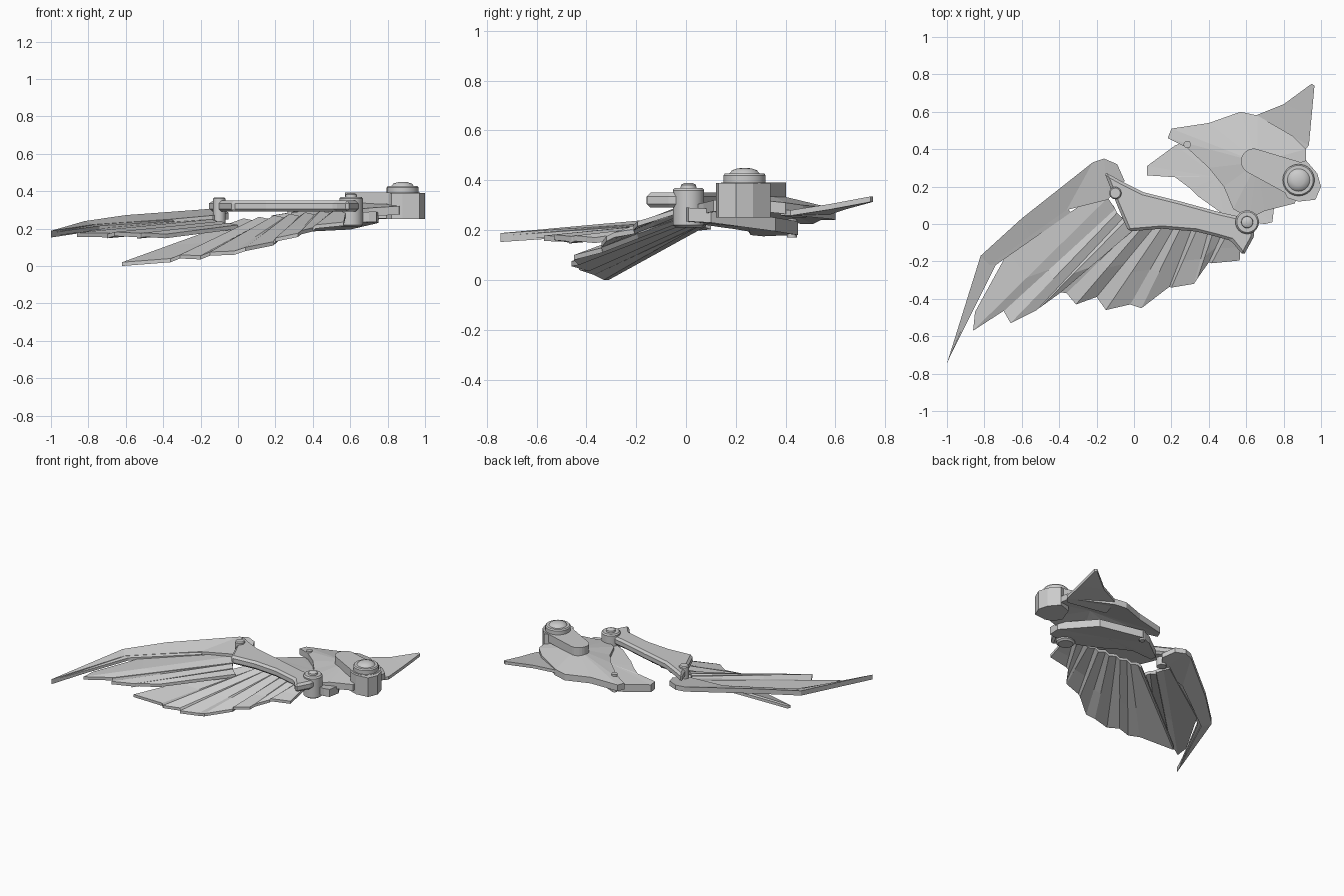
import bpy, bmesh, math
from mathutils import Vector

grey = bpy.data.materials.new("light_grey")
grey.diffuse_color = (0.6, 0.6, 0.6, 1)


def finish(name, bm, smooth=False):
    bmesh.ops.recalc_face_normals(bm, faces=bm.faces)
    me = bpy.data.meshes.new(name)
    bm.to_mesh(me)
    bm.free()
    ob = bpy.data.objects.new(name, me)
    bpy.context.collection.objects.link(ob)
    me.materials.append(grey)
    if smooth:
        bpy.context.view_layer.objects.active = ob
        ob.select_set(True)
        bpy.ops.object.shade_smooth_by_angle(angle=math.radians(35))
        ob.select_set(False)
    return ob


def shell(name, verts, faces, t):
    """Closed slab: a top sheet, the same sheet t lower, and side walls."""
    bm = bmesh.new()
    top = [bm.verts.new(v) for v in verts]
    low = [bm.verts.new((x, y, z - t)) for x, y, z in verts]
    edges = {}
    for f in faces:
        bm.faces.new([top[i] for i in f])
        bm.faces.new([low[i] for i in reversed(f)])
        for a, b in zip(f, f[1:] + f[:1]):
            edges.setdefault(frozenset((a, b)), []).append((a, b))
    for uses in edges.values():
        if len(uses) == 1:
            a, b = uses[0]
            bm.faces.new([top[b], top[a], low[a], low[b]])
    return finish(name, bm)


def domed(name, outline, peak, t):
    n = len(outline)
    return shell(name, outline + [peak], [[i, (i + 1) % n, n] for i in range(n)], t)


def flat(name, outline, z, t, bevel=0.0):
    ob = shell(name, [(x, y, z) for x, y in outline], [list(range(len(outline)))], t)
    if bevel:
        m = ob.modifiers.new("chamfer", 'BEVEL')
        m.width, m.segments = bevel, 1
    return ob


def strip(name, left, right, t):
    n = len(left)
    return shell(name, left + right,
                 [[i, i + 1, n + i + 1, n + i] for i in range(n - 1)], t)


def lathe(name, x, y, profile, n=32):
    """Turned part from (radius, height) points."""
    bm = bmesh.new()
    rings = [[bm.verts.new((x + r * math.cos(a * math.tau / n),
                            y + r * math.sin(a * math.tau / n), z)) for a in range(n)]
             for r, z in profile]
    for p, q in zip(rings, rings[1:]):
        for i in range(n):
            bm.faces.new([p[i], p[(i + 1) % n], q[(i + 1) % n], q[i]])
    bm.faces.new(rings[0])
    bm.faces.new(rings[-1])
    return finish(name, bm, True)


def feather(name, root, tip, t=0.02, bulge=(0, 0, 0)):
    """Creased blade from three root points to three tip points."""
    root, tip = [Vector(p) for p in root], [Vector(p) for p in tip]
    mid = [r.lerp(p, 0.6) for r, p in zip(root, tip)]
    mid[0] += Vector(bulge)
    verts = [tuple(v) for v in root + mid + tip]
    faces = [[i, i + 1, i + 4, i + 3] for i in (0, 1, 3, 4)]
    return shell(name, verts, faces, t)


# Shoulder armour: upper plate, lower plate and rear fin
domed("upper_shoulder_plate",
      [(0.18, 0.46, 0.27), (0.20, 0.51, 0.27), (0.40, 0.54, 0.285), (0.57, 0.60, 0.285),
       (0.66, 0.58, 0.29), (0.85, 0.47, 0.30), (0.92, 0.40, 0.31), (0.92, 0.30, 0.32),
       (0.86, 0.11, 0.32), (0.70, 0.07, 0.31), (0.62, 0.03, 0.30), (0.53, 0.08, 0.30),
       (0.48, 0.20, 0.30), (0.40, 0.30, 0.30), (0.28, 0.41, 0.285)],
      (0.66, 0.33, 0.35), 0.045)
domed("lower_shoulder_plate",
      [(0.07, 0.26, 0.235), (0.07, 0.31, 0.23), (0.22, 0.42, 0.235), (0.30, 0.45, 0.235),
       (0.60, 0.36, 0.25), (0.75, 0.10, 0.285), (0.74, 0.01, 0.29), (0.70, 0.0, 0.29),
       (0.55, 0.02, 0.285), (0.48, 0.05, 0.28), (0.34, 0.15, 0.265), (0.30, 0.19, 0.26),
       (0.22, 0.25, 0.25)],
      (0.45, 0.25, 0.265), 0.055)
strip("rear_fin",
      [(0.62, 0.45, 0.27), (0.65, 0.58, 0.285), (0.80, 0.64, 0.305), (0.95, 0.75, 0.335)],
      [(0.90, 0.38, 0.28), (0.935, 0.42, 0.28), (0.95, 0.58, 0.305), (0.965, 0.74, 0.335)],
      0.022)

# Shoulder joint: drum, rounded link arm and cap
flat("shoulder_drum",
     [(0.79, 0.20), (0.82, 0.14), (0.88, 0.12), (0.97, 0.13), (1.0, 0.20),
      (0.98, 0.27), (0.92, 0.34), (0.83, 0.31)], 0.39, 0.14)
ends = [(0.64, 0.335, 0.068, 68, 248), (0.88, 0.235, 0.095, -112, 68)]
flat("shoulder_link",
     [(x + r * math.cos(math.radians(a + (b - a) * i / 12)),
       y + r * math.sin(math.radians(a + (b - a) * i / 12)))
      for x, y, r, a, b in ends for i in range(13)], 0.392, 0.06)
lathe("shoulder_cap", 0.88, 0.235,
      [(0.085, 0.38), (0.085, 0.42), (0.078, 0.428), (0.06, 0.428),
       (0.05, 0.44), (0.03, 0.447), (0.01, 0.45)])
lathe("plate_pin", 0.285, 0.425, [(0.02, 0.17), (0.02, 0.30)], 16)

# Arm beam between elbow and wrist
flat("arm_beam",
     [(-0.16, 0.28), (-0.07, 0.23), (0.05, 0.17), (0.25, 0.12), (0.45, 0.065),
      (0.56, 0.04), (0.65, 0.02), (0.64, -0.07), (0.585, -0.17), (0.52, -0.09),
      (0.45, -0.07), (0.33, -0.04), (0.15, -0.025), (-0.03, -0.04), (-0.09, 0.10)],
     0.35, 0.06, 0.015)
lathe("elbow_joint", 0.605, 0.01,
      [(0.05, 0.21), (0.063, 0.22), (0.063, 0.36), (0.055, 0.37), (0.032, 0.37),
       (0.03, 0.382), (0.015, 0.39)])
lathe("wrist_pin", -0.10, 0.165, [(0.033, 0.23), (0.033, 0.36), (0.027, 0.367)], 20)

# Leading edge of the wing tip
strip("leading_edge",
      [(-1.0, -0.745, 0.188), (-0.82, -0.17, 0.24), (-0.60, 0.03, 0.272),
       (-0.22, 0.33, 0.30), (-0.16, 0.35, 0.305), (-0.09, 0.32, 0.305)],
      [(-0.995, -0.735, 0.188), (-0.77, -0.22, 0.222), (-0.55, -0.06, 0.237),
       (-0.36, 0.075, 0.25), (-0.14, 0.13, 0.27), (-0.05, 0.23, 0.285)], 0.035)
strip("leading_edge_inner",
      [(-0.995, -0.735, 0.18), (-0.80, -0.22, 0.225), (-0.36, 0.10, 0.25)],
      [(-0.985, -0.71, 0.18), (-0.74, -0.22, 0.215), (-0.34, 0.06, 0.24)], 0.02)

# Long outer feathers
outer = [
    ([(-0.16, 0.18, 0.25), (-0.14, 0.14, 0.25), (-0.10, 0.08, 0.235)],
     [(-0.85, -0.47, 0.18), (-0.86, -0.57, 0.178), (-0.69, -0.46, 0.175)], (-0.10, 0.06, 0)),
    ([(-0.11, 0.10, 0.225), (-0.09, 0.06, 0.24), (-0.06, 0.03, 0.225)],
     [(-0.70, -0.46, 0.17), (-0.66, -0.53, 0.182), (-0.52, -0.46, 0.175)], (0, 0, 0)),
    ([(-0.07, 0.04, 0.215), (-0.05, 0.01, 0.23), (0.0, -0.03, 0.22)],
     [(-0.54, -0.47, 0.168), (-0.50, -0.445, 0.178), (-0.39, -0.365, 0.17)], (0, 0, 0)),
]
for i, (root, tip, bulge) in enumerate(outer):
    feather(f"outer_feather_{i + 1}", root, tip, 0.022, bulge)

# Fan of inner feathers, each overlapping the one before it
tips = [((-0.62, -0.33, 0.02), (-0.36, -0.37, 0.04)),
        ((-0.31, -0.43, 0.06), (-0.20, -0.39, 0.055)),
        ((-0.15, -0.46, 0.075), (-0.02, -0.43, 0.08)),
        ((0.04, -0.45, 0.10), (0.19, -0.335, 0.13)),
        ((0.20, -0.34, 0.15), (0.32, -0.32, 0.175)),
        ((0.34, -0.29, 0.19), (0.40, -0.205, 0.205)),
        ((0.415, -0.21, 0.22), (0.565, -0.195, 0.235))]
prev = (-0.61, -0.31, 0.02)
for i, (a, b) in enumerate(tips):
    x, y, z = 0.0 + 0.082 * i, 0.08 - 0.014 * i, 0.235 + 0.008 * i
    feather(f"inner_feather_{i + 1}",
            [(x, y, z), (x + 0.03, y - 0.005, z + 0.02), (x + 0.085, y - 0.014, z + 0.008)],
            [prev, a, b])
    prev = b
